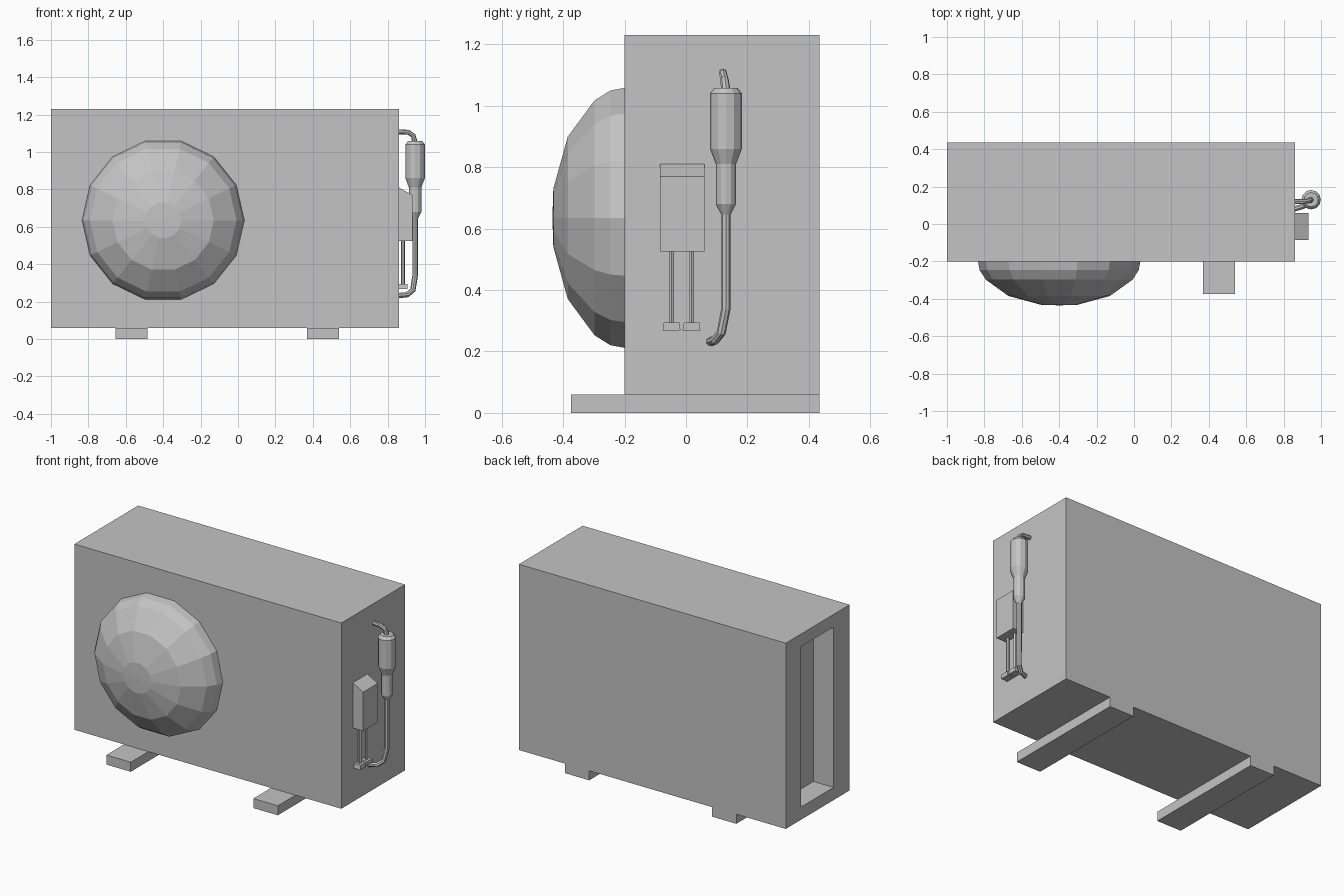
import bpy, bmesh, math
from mathutils import Vector

start = bpy.data.objects.get("Cube")
if start:
    bpy.data.objects.remove(start, do_unlink=True)

GREY = (0.55, 0.55, 0.55, 1)
metal = bpy.data.materials.new("plain grey")
metal.use_nodes = True
metal.diffuse_color = GREY
metal.node_tree.nodes["Principled BSDF"].inputs["Base Color"].default_value = GREY


def add_object(name, mesh):
    mesh.name = name
    mesh.materials.clear()
    mesh.materials.append(metal)
    obj = bpy.data.objects.new(name, mesh)
    bpy.context.collection.objects.link(obj)
    return obj


def finish(name, bm):
    bmesh.ops.recalc_face_normals(bm, faces=bm.faces)
    mesh = bpy.data.meshes.new(name)
    bm.to_mesh(mesh)
    bm.free()
    return add_object(name, mesh)


def box_bmesh(low, high):
    low, high = Vector(low), Vector(high)
    bm = bmesh.new()
    bmesh.ops.create_cube(bm, size=1)
    for v in bm.verts:
        v.co = Vector([(a + b) / 2 + c * (b - a) for a, b, c in zip(low, high, v.co)])
    return bm


def tube(name, path, resolution):
    """Sweep a faceted round section along (x, y, z, radius) points."""
    curve = bpy.data.curves.new(name, "CURVE")
    curve.dimensions = "3D"
    curve.bevel_depth = 1
    curve.bevel_resolution = resolution
    curve.use_fill_caps = True
    spline = curve.splines.new("POLY")
    spline.use_smooth = False
    spline.points.add(len(path) - 1)
    for point, (x, y, z, radius) in zip(spline.points, path):
        point.co = (x, y, z, 1)
        point.radius = radius
    helper = bpy.data.objects.new(name + " path", curve)
    bpy.context.collection.objects.link(helper)
    graph = bpy.context.evaluated_depsgraph_get()
    mesh = bpy.data.meshes.new_from_object(helper.evaluated_get(graph))
    bpy.data.objects.remove(helper, do_unlink=True)
    mesh.polygons.foreach_set("use_smooth", [False] * len(mesh.polygons))
    return add_object(name, mesh)


# Casing with a tall recess in the end wall
bm = box_bmesh((-1, -0.2, 0.06), (0.86, 0.435, 1.23))
bm.normal_update()
end = min(bm.faces, key=lambda f: f.calc_center_median().x)
bmesh.ops.inset_region(bm, faces=[end], thickness=0.08, use_even_offset=True)
for v in end.verts:
    v.co.y = 0.285 if v.co.y > 0.12 else -0.04
recess = bmesh.ops.extrude_discrete_faces(bm, faces=[end])["faces"][0]
bmesh.ops.translate(bm, verts=recess.verts, vec=(0.14, 0, 0))
finish("casing", bm)

# Support rails
for name, x in (("right_rail", -0.57), ("left_rail", 0.455)):
    finish(name, box_bmesh((x - 0.085, -0.375, 0), (x + 0.085, 0.435, 0.06)))

# Domed fan cover
SIDES = 14
bm = bmesh.new()
previous = None
tip = bm.verts.new((-0.4, -0.435, 0.635))
for radius, y in ((0.097, -0.432), (0.271, -0.385), (0.392, -0.298), (0.425, -0.247), (0.435, -0.195)):
    ring = []
    for i in range(SIDES):
        a = math.tau * i / SIDES
        ring.append(bm.verts.new((-0.4 + radius * math.cos(a), y, 0.635 + radius * math.sin(a))))
    for i in range(SIDES):
        j = (i + 1) % SIDES
        if previous:
            bm.faces.new((previous[i], previous[j], ring[j], ring[i]))
        else:
            bm.faces.new((tip, ring[j], ring[i]))
    previous = ring
bm.faces.new(previous)
finish("fan_cover", bm)

# Service cover with a sloping top
bm = box_bmesh((0.86, -0.085, 0.525), (0.932, 0.06, 0.81))
for v in bm.verts:
    if v.co.x > 0.9 and v.co.z > 0.7:
        v.co.z = 0.77
finish("service_cover", bm)

# Thin pipes and their connectors
for side, y in (("front", -0.047), ("rear", 0.018)):
    tube(side + "_thin_pipe", [(0.882, y, z, 0.01) for z in (0.54, 0.28)], 1)
    bm = box_bmesh((0.86, y - 0.029, 0.268), (0.905, y + 0.029, 0.295))
    for v in bm.verts:
        if v.co.z > 0.28:
            v.co.y += 0.004 if v.co.y < y else -0.004
    finish(side + "_connector", bm)

# Bent pipes joined to the canister
X, Y = 0.947, 0.13
tube("upper_pipe", [(0.85, 0.12, 1.108, 0.013), (0.91, 0.12, 1.106, 0.013),
                    (0.937, 0.125, 1.088, 0.013), (X, Y, 1.045, 0.016)], 2)
tube("canister", [(X, Y, z, r) for z, r in (
    (1.058, 0.038), (1.04, 0.052), (0.86, 0.052), (0.81, 0.033),
    (0.68, 0.033), (0.645, 0.015))], 4)
tube("lower_pipe", [(X, Y, 0.66, 0.015), (X, Y, 0.34, 0.015), (0.935, 0.115, 0.262, 0.015),
                    (0.905, 0.095, 0.237, 0.015), (0.855, 0.08, 0.232, 0.015)], 2)
